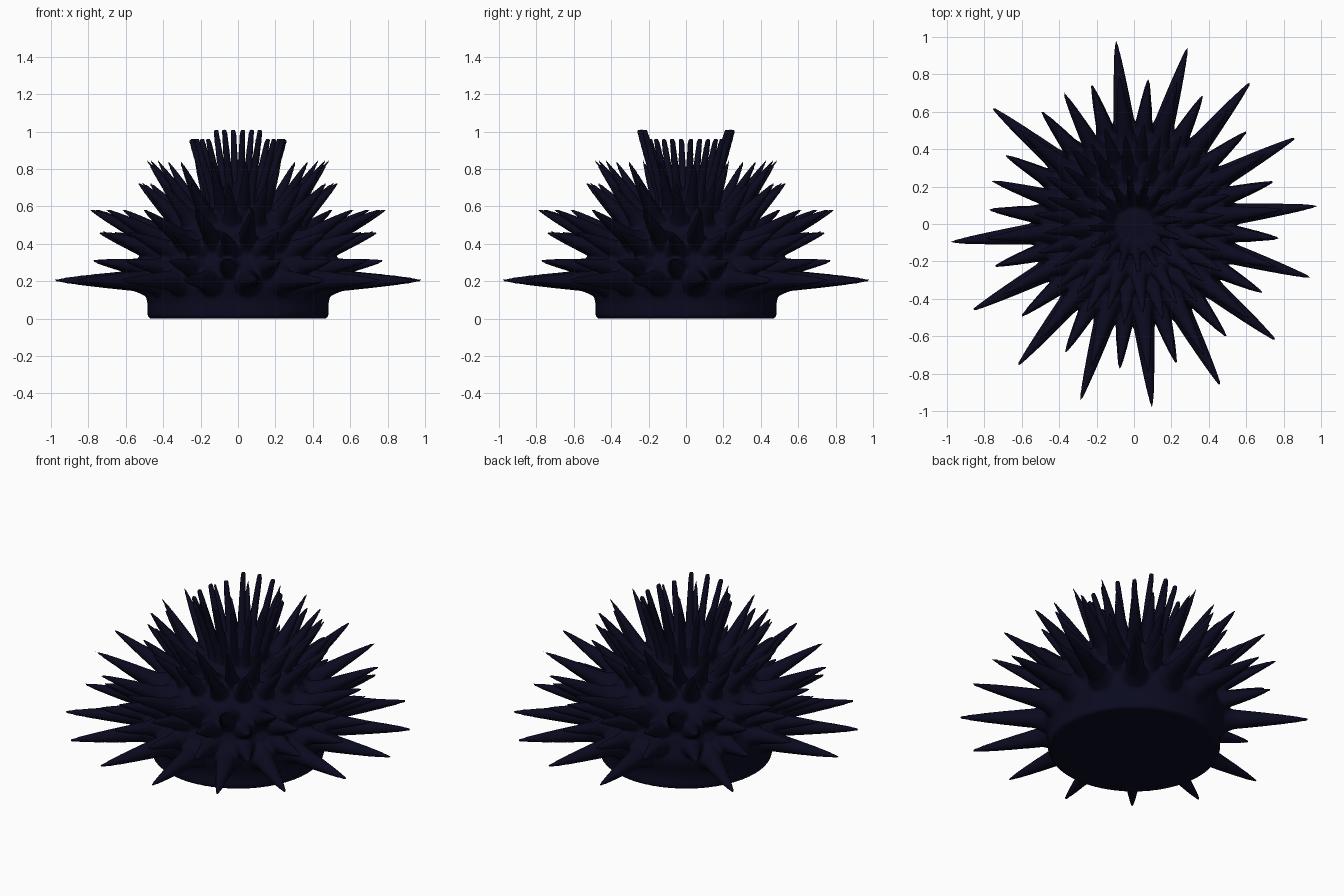
import bpy, bmesh, math
from mathutils import Vector

if "Cube" in bpy.data.objects:
    bpy.data.objects.remove(bpy.data.objects["Cube"])

navy = bpy.data.materials.new("dark navy")
navy.diffuse_color = (0.003, 0.003, 0.014, 1)
navy.use_nodes = True
navy.node_tree.nodes["Principled BSDF"].inputs["Base Color"].default_value = navy.diffuse_color

CENTRE = Vector((0, 0, 0.2))     # all spikes radiate from here
BODY_R, BODY_H = 0.50, 0.42      # dome radius and height above the centre


def lathe(bm, profile, segments, origin, direction):
    """Revolve (radius, distance) pairs round an axis; zero radius makes a pole."""
    rot = Vector((0, 0, 1)).rotation_difference(direction)
    rings = []
    for r, d in profile:
        count = 1 if r == 0 else segments
        rings.append([bm.verts.new(origin + rot @ Vector((
            r * math.cos(2 * math.pi * i / segments),
            r * math.sin(2 * math.pi * i / segments), d))) for i in range(count)])
    for a, b in zip(rings, rings[1:]):
        for i in range(segments):
            j = (i + 1) % segments
            if len(a) == 1:
                bm.faces.new((a[0], b[j], b[i]))
            elif len(b) == 1:
                bm.faces.new((a[i], a[j], b[0]))
            else:
                bm.faces.new((a[i], a[j], b[j], b[i]))


def spike(bm, radius, height, azimuth, width, tip=0.0):
    """Spike with a flared root, ending at the given radius and height."""
    a = math.radians(azimuth)
    aim = Vector((radius * math.cos(a), radius * math.sin(a), height - CENTRE.z))
    length = aim.length + 0.006
    el = math.atan2(aim.z, radius)
    surface = 1 / math.hypot(math.cos(el) / BODY_R, math.sin(el) / BODY_H)
    profile = [(0, surface - 0.12), (width * 2.1, surface - 0.06),
               (width * 1.6, surface - 0.015), (width * 1.25, surface + 0.025)]
    start = surface + 0.06
    for k in range(10):
        t = k / 10
        profile.append((tip + (width - tip) * (1 - t) ** 0.75, start + (length - start) * t))
    if tip:
        profile.append((tip, length))
    profile.append((0, length))
    lathe(bm, profile, 16, CENTRE, aim.normalized())


# Body: flat-bottomed dome
profile = [(0, 0), (0.467, 0), (0.479, 0.006), (0.484, 0.02), (0.484, 0.08),
           (0.492, 0.12), (0.505, 0.16)]
for k in range(12):
    a = math.pi / 2 * k / 12
    profile.append((BODY_R * math.cos(a) + 0.01 * (k == 0), 0.2 + BODY_H * math.sin(a)))
profile.append((0, 0.2 + BODY_H))
bm = bmesh.new()
lathe(bm, profile, 64, Vector(), Vector((0, 0, 1)))

# Rings of spikes: tip radius, tip height, half-step offset, root width, missing places
rings = [
    (1.00, 0.205, 0, 0.056, (5, 7)),    # lowest long spikes
    (0.79, 0.31, 1, 0.045, ()),         # low short spikes
    (0.76, 0.465, 1, 0.045, ()),        # lower middle spikes
    (0.81, 0.59, 0, 0.048, ()),         # middle spikes
    (0.545, 0.735, 1, 0.040, ()),       # upper middle spikes
    (0.495, 0.855, 0, 0.038, ()),       # upper spikes
]
for radius, height, half, width, missing in rings:
    for i in range(16):
        if i not in missing:
            spike(bm, radius, height, 5.625 + 11.25 * half + 22.5 * i, width)

# Crown: thin blunt spikes, the three at the front and the back stand taller
for i in range(16):
    tall = i % 8 in (3, 4, 5)
    spike(bm, 0.25, 1.005 if tall else 0.955, 5.625 + 22.5 * i, 0.025, 0.014)

bmesh.ops.recalc_face_normals(bm, faces=bm.faces)
mesh = bpy.data.meshes.new("spiny_body")
bm.to_mesh(mesh)
bm.free()
obj = bpy.data.objects.new("spiny_body", mesh)
bpy.context.collection.objects.link(obj)
mesh.materials.append(navy)
obj.select_set(True)
bpy.context.view_layer.objects.active = obj

# Fuse everything into one skin and soften the joins
remesh = obj.modifiers.new("fuse", 'REMESH')
remesh.mode = 'VOXEL'
remesh.voxel_size = 0.0095
remesh.use_smooth_shade = True
soften = obj.modifiers.new("soften", 'SMOOTH')
soften.factor = 0.5
soften.iterations = 3
